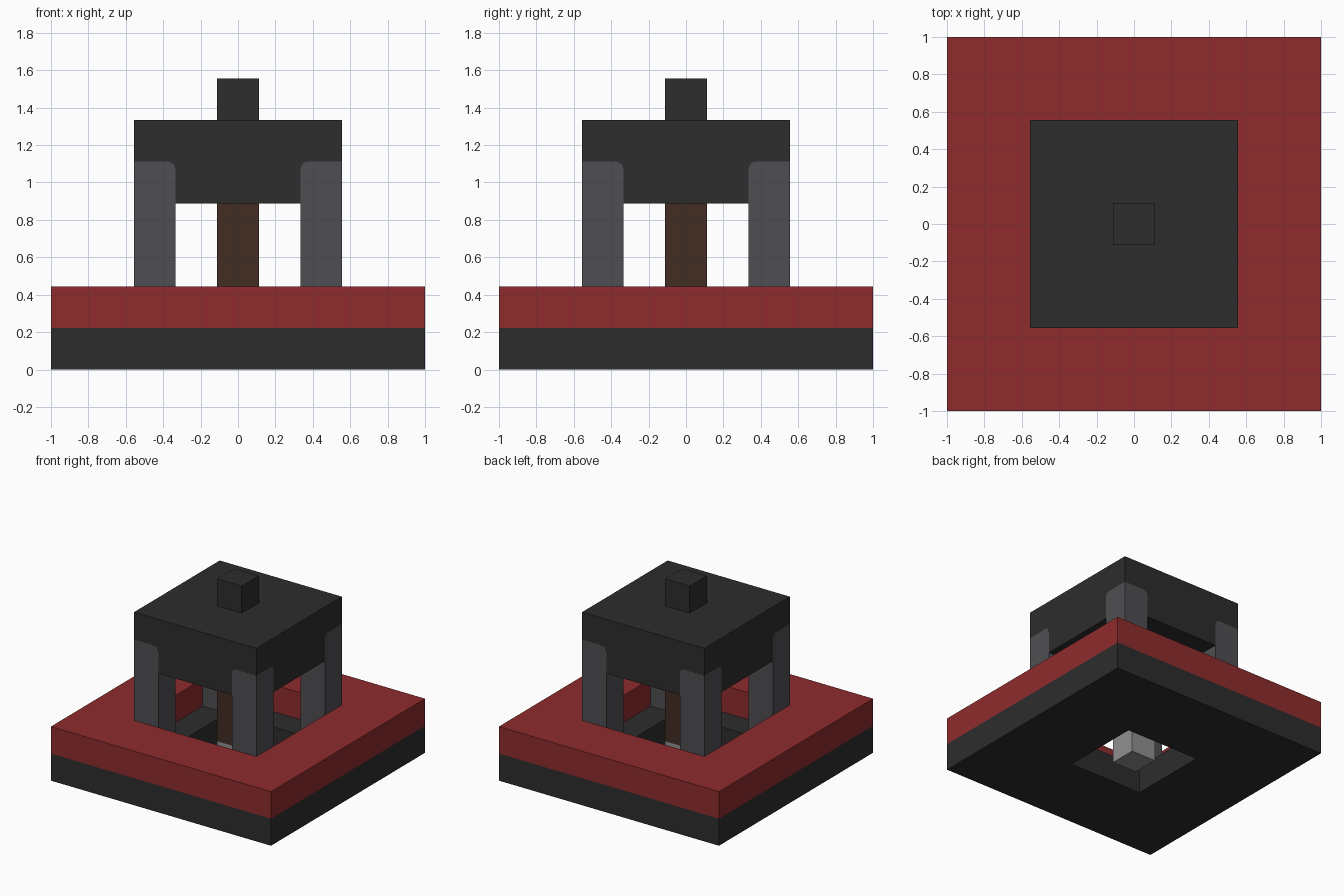
import bpy
import bmesh
from mathutils import Matrix, Vector

cube = bpy.data.objects.get("Cube")
if cube:
    bpy.data.objects.remove(cube, do_unlink=True)

U = 2 / 9  # one block


def material(name, r, g, b):
    m = bpy.data.materials.new(name)
    m.use_nodes = True
    m.diffuse_color = (r, g, b, 1)
    m.node_tree.nodes["Principled BSDF"].inputs["Base Color"].default_value = (r, g, b, 1)
    return m


charcoal = material("charcoal", 0.026, 0.026, 0.026)
red = material("brick red", 0.275, 0.025, 0.026)
stone = material("dark grey stone", 0.078, 0.076, 0.084)
wood = material("dark brown wood", 0.054, 0.026, 0.017)
pale = material("pale grey", 0.28, 0.28, 0.28)


def finish(name, bm, mat):
    bmesh.ops.recalc_face_normals(bm, faces=bm.faces)
    mesh = bpy.data.meshes.new(name)
    bm.to_mesh(mesh)
    bm.free()
    mesh.materials.append(mat)
    obj = bpy.data.objects.new(name, mesh)
    bpy.context.collection.objects.link(obj)
    return obj


def box_mesh(width, z0, z1, x=0, y=0):
    bm = bmesh.new()
    place = Matrix.Translation((x, y, (z0 + z1) / 2)) @ Matrix.Diagonal((width, width, z1 - z0, 1))
    bmesh.ops.create_cube(bm, size=1, matrix=place)
    return bm


def box(name, blocks, z0, z1, mat):
    return finish(name, box_mesh(blocks * U, z0 * U, z1 * U), mat)


def square_ring(name, outer, inner, z0, z1, mat):
    """Square slab with a square opening: a rectangular section swept round four corners."""
    bm = bmesh.new()
    section = [(outer, z0), (outer, z1), (inner, z1), (inner, z0)]
    loops = [[bm.verts.new(Vector((sx * w / 2, sy * w / 2, z)) * U) for w, z in section]
             for sx, sy in ((-1, -1), (1, -1), (1, 1), (-1, 1))]
    for i in range(4):
        a, b = loops[i], loops[(i + 1) % 4]
        for j in range(4):
            k = (j + 1) % 4
            bm.faces.new((a[j], b[j], b[k], a[k]))
    return finish(name, bm, mat)


# Stepped base with its openings
square_ring("lower_base", 9, 3, 0, 1, charcoal)
square_ring("upper_base", 9, 5, 1, 2, red)

# Central column on its pale foot
box("column_foot", 1, 0, 1, pale)
box("column", 1, 1, 4, wood)

# Roof block and finial
box("roof", 5, 4, 6, charcoal)
box("finial", 1, 6, 7, charcoal)

# Corner posts, slightly proud of the roof, rounded on the inner top edges
for sx, side in ((1, "left"), (-1, "right")):
    for sy, end in ((-1, "front"), (1, "back")):
        c = 2 * U + 0.001
        bm = box_mesh(U, U, 5 * U, sx * c, sy * c)
        top = 5 * U - 0.001
        inner = []
        for e in bm.edges:
            mid = (e.verts[0].co + e.verts[1].co) / 2
            if mid.z > top and (mid.x * sx < c - 0.05 or mid.y * sy < c - 0.05):
                inner.append(e)
        bmesh.ops.bevel(bm, geom=inner, offset=0.04, segments=4, profile=0.5, affect='EDGES')
        finish(f"{end}_{side}_post", bm, stone)
